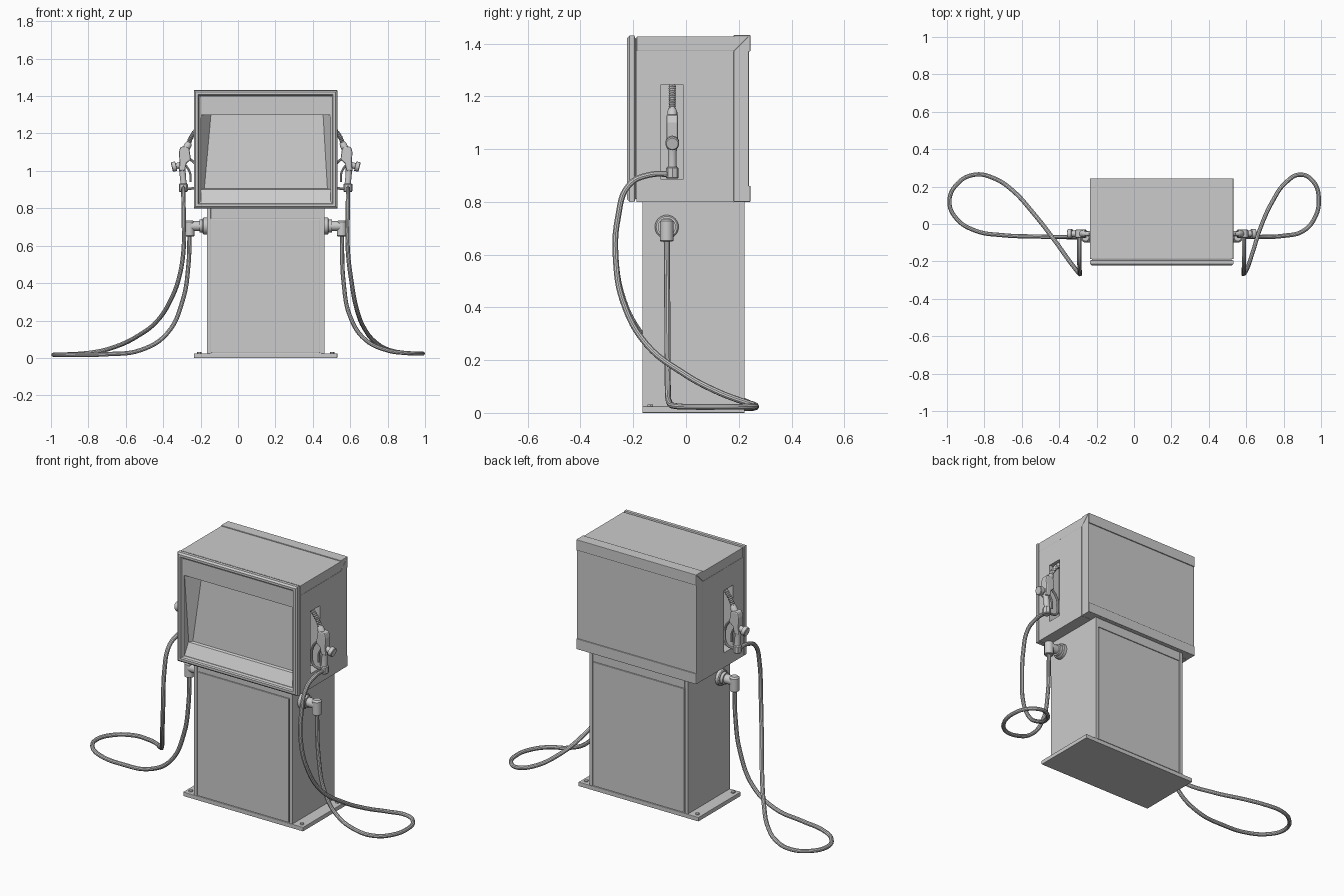
import bpy, bmesh, math
from mathutils import Vector

if "Cube" in bpy.data.objects:
    bpy.data.objects.remove(bpy.data.objects["Cube"])

CX = 0.148  # mirror plane of the cabinet


def side(p, s):
    return Vector((CX + s * (p[0] - CX), p[1], p[2]))


def make(name, verts, faces, bevel=0, fix=True):
    bm = bmesh.new()
    vs = [bm.verts.new(v) for v in verts]
    for f in faces:
        bm.faces.new([vs[i] for i in f])
    if fix:
        bmesh.ops.recalc_face_normals(bm, faces=bm.faces[:])
    me = bpy.data.meshes.new(name)
    bm.to_mesh(me)
    bm.free()
    ob = bpy.data.objects.new(name, me)
    bpy.context.collection.objects.link(ob)
    if bevel:
        m = ob.modifiers.new("bevel", 'BEVEL')
        m.width, m.segments = bevel, 2
    return ob


def loft(name, rings, bevel=0, caps=True, closed=False):
    n, k = len(rings[0]), len(rings)
    faces = [(i * n + j, i * n + (j + 1) % n, (i + 1) % k * n + (j + 1) % n, (i + 1) % k * n + j)
             for i in range(k if closed else k - 1) for j in range(n)]
    if caps and not closed:
        faces += [tuple(range(n)), tuple(range((k - 1) * n, k * n))]
    return make(name, [p for r in rings for p in r], faces, bevel)


def box(name, x, y, z, bevel=0):
    return loft(name, [[(x[0], y[0], h), (x[1], y[0], h), (x[1], y[1], h), (x[0], y[1], h)] for h in z], bevel)


def smooth(ob):
    bpy.ops.object.select_all(action='DESELECT')
    ob.select_set(True)
    bpy.context.view_layer.objects.active = ob
    bpy.ops.object.shade_smooth_by_angle(angle=math.radians(35))


def turned(name, a, b, prof, n=24):
    # round part along a-b, profile = (fraction, radius)
    a, b = Vector(a), Vector(b)
    d = b - a
    q = d.to_track_quat('Z', 'Y')
    rings = [[a + d * t + q @ Vector((r * math.cos(i * math.tau / n), r * math.sin(i * math.tau / n), 0))
              for i in range(n)] for t, r in prof]
    ob = loft(name, rings)
    if n > 8:
        smooth(ob)
    return ob


def tube(name, pts, r, radii=None, res=6):
    cu = bpy.data.curves.new(name, 'CURVE')
    cu.dimensions = '3D'
    cu.bevel_depth, cu.bevel_resolution, cu.resolution_u = r, 3, res
    cu.use_fill_caps = True
    sp = cu.splines.new('BEZIER')
    sp.bezier_points.add(len(pts) - 1)
    for i, (bp, p) in enumerate(zip(sp.bezier_points, pts)):
        bp.co = p
        bp.handle_left_type = bp.handle_right_type = 'AUTO'
        bp.radius = radii[i] if radii else 1
    ob = bpy.data.objects.new(name, cu)
    bpy.context.collection.objects.link(ob)
    bpy.ops.object.select_all(action='DESELECT')
    ob.select_set(True)
    bpy.context.view_layer.objects.active = ob
    bpy.ops.object.convert(target='MESH')
    smooth(bpy.context.view_layer.objects.active)


def cut(ob, x, y, z):
    c = box("cutter", x, y, z)
    c.hide_render = True
    c.hide_viewport = True
    c.display_type = 'WIRE'
    m = ob.modifiers.new("cut", 'BOOLEAN')
    m.object, m.operation, m.solver = c, 'DIFFERENCE', 'EXACT'


# base plate and bolts
box("base_plate", (-.235, .531), (-.165, .222), (0, .024), .002)
for s in (1, -1):
    for y in (-.135, .192):
        p = side((.503, y, .024), s)
        turned("anchor_bolt", p, p + Vector((0, 0, .007)), [(0, .012), (1, .012)], 6)

# pedestal
box("pedestal_core", (-.15, .446), (-.158, .215), (.02, .80))
for s in (1, -1):
    xs = sorted((side((.443, 0, 0), s).x, side((.463, 0, 0), s).x))
    box("pedestal_side", xs, (-.165, .222), (.024, .80), .002)
box("pedestal_header", (-.146, .442), (-.163, .22), (.745, .80), .002)
for y in ((-.163, -.15), (.21, .22)):
    box("pedestal_panel", (-.142, .438), y, (.027, .74), .002)

# head cabinet with screen opening and nozzle pockets
X0, X1 = -.235, .531
core = box("head_body", (X0, X1), (-.187, .181), (.80, 1.371))
cut(core, (-.201, .497), (-.3, -.11), (.83, 1.38))
for s in (1, -1):
    xs = sorted((side((.465, 0, 0), s).x, side((.6, 0, 0), s).x))
    cut(core, xs, (-.095, -.012), (.885, 1.245))


def prism_x(name, yz, bevel):
    return loft(name, [[(x, y, z) for y, z in yz] for x in (X0, X1)], bevel)


prism_x("top_cover", [(-.187, 1.371), (.181, 1.371), (.237, 1.427), (-.187, 1.427)], .002)
prism_x("back_cover", [(.181, .80), (.238, .80), (.238, 1.428), (.181, 1.371)], .002)
box("back_top_band", (X0, X1), (.236, .244), (1.37, 1.432), .002)
box("back_bottom_band", (X0, X1), (.236, .244), (.80, .86), .002)
box("top_rear_band", (X0, X1), (.181, .242), (1.424, 1.432), .002)

# front frame: profile (inset, y) swept round a rectangle
frame = [(.01, -.18), (.01, -.192), (0, -.195), (0, -.214), (.009, -.223), (.022, -.223),
         (.026, -.214), (.036, -.208), (.036, -.15)]
loft("front_frame", [[(X0 + i, y, .80 + i), (X1 - i, y, .80 + i), (X1 - i, y, 1.43 - i), (X0 + i, y, 1.43 - i)]
                     for i, y in frame], caps=False, closed=True)

# fascia: header strip, recessed tilted screen, sloped sill
a, b = -.201, .497
make("screen_fascia", [(a, -.207, 1.396), (b, -.207, 1.396), (b, -.207, 1.30), (a, -.207, 1.30),
                       (-.145, -.12, 1.298), (.455, -.12, 1.298), (-.18, -.155, .905), (.478, -.155, .905),
                       (a, -.168, .90), (b, -.168, .90), (a, -.205, .834), (b, -.205, .834)],
     [(3, 2, 1, 0), (2, 3, 4, 5), (5, 4, 6, 7), (4, 3, 8, 6), (2, 5, 7, 9), (7, 6, 8, 9), (9, 8, 10, 11)], fix=False)

# nozzles and hose elbows, both sides
Y = -.052
for s in (1, -1):
    def P(x, z, y=Y):
        return side((x, y, z), s)

    def plate(name, xz, w, bevel):
        return loft(name, [[P(x, z, Y + t) for x, z in xz] for t in (-w, w)], bevel)

    plate("nozzle_body", [(.548, 1.06), (.556, 1.12), (.575, 1.132), (.604, 1.128), (.612, 1.10), (.608, 1.04),
                          (.612, 1.0), (.58, 1.0), (.572, 1.04)], .022, .007)
    turned("nozzle_grip", P(.596, 1.03), P(.586, .92), [(0, .02), (.3, .017), (.8, .016), (1, .019)])
    turned("nozzle_collar", P(.588, .932), P(.588, .888), [(0, .019), (.1, .024), (.9, .024), (1, .02)], 8)
    turned("nozzle_cap", P(.59, 1.035), P(.65, 1.02), [(0, .016), (.6, .016), (.62, .026), (.95, .026), (1, .022)])
    tube("trigger_guard", [P(.56, 1.07), P(.52, 1.03), P(.507, .97), P(.52, .915), P(.55, .905), P(.585, .905)], .007)
    tube("trigger_lever", [P(.575, 1.03), P(.553, .99), P(.55, .94)], .006)
    turned("spout_socket", P(.575, 1.115), P(.556, 1.152), [(0, .019), (.7, .019), (1, .014)])
    # ribbed spout bending into the pocket
    n = 25
    pts = [P(.56 - .06 * t ** 1.5, 1.142 + .10 * t) for t in (i / (n - 1) for i in range(n))]
    tube("nozzle_spout", pts, .014, [1 if i % 2 else .75 for i in range(n)], 2)
    # elbow
    turned("elbow_flange", P(.455, .705, -.073), P(.485, .705, -.073), [(0, .045), (.85, .045), (1, .04)], 32)
    turned("elbow_arm", P(.48, .705, -.073), P(.565, .705, -.073),
           [(0, .034), (.25, .034), (.26, .026), (.9, .026), (1, .018)])
    turned("elbow_drop", P(.555, .735, -.073), P(.555, .65, -.073), [(0, .018), (.1, .026), (.96, .026), (1, .022)])

# hoses lying in loops on the ground
start = [(.588, -.05, .905), (.588, -.14, .902), (.588, -.215, .865), (.586, -.258, .74), (.587, -.266, .58)]
right = start + [(.605, -.238, .42), (.635, -.15, .26), (.68, -.01, .15), (.74, .12, .08), (.81, .22, .042),
                 (.89, .264, .027), (.96, .225, .024), (.988, .13, .023), (.965, .03, .023), (.9, -.04, .026),
                 (.8, -.063, .04), (.68, -.069, .098), (.6, -.07, .22), (.565, -.071, .4), (.555, -.073, .66)]
left = [side(p, -1) for p in start] + [
    (-.315, -.238, .43), (-.355, -.185, .32), (-.43, -.08, .2), (-.54, .06, .115), (-.65, .18, .062),
    (-.75, .245, .034), (-.85, .264, .022), (-.945, .215, .018), (-.987, .12, .017), (-.95, .03, .017),
    (-.85, -.035, .017), (-.7, -.06, .02), (-.52, -.067, .042), (-.38, -.07, .13), (-.295, -.071, .31),
    (-.265, -.072, .5), (-.259, -.073, .66)]
tube("hose_right", right, .0115)
tube("hose_left", left, .0115)
